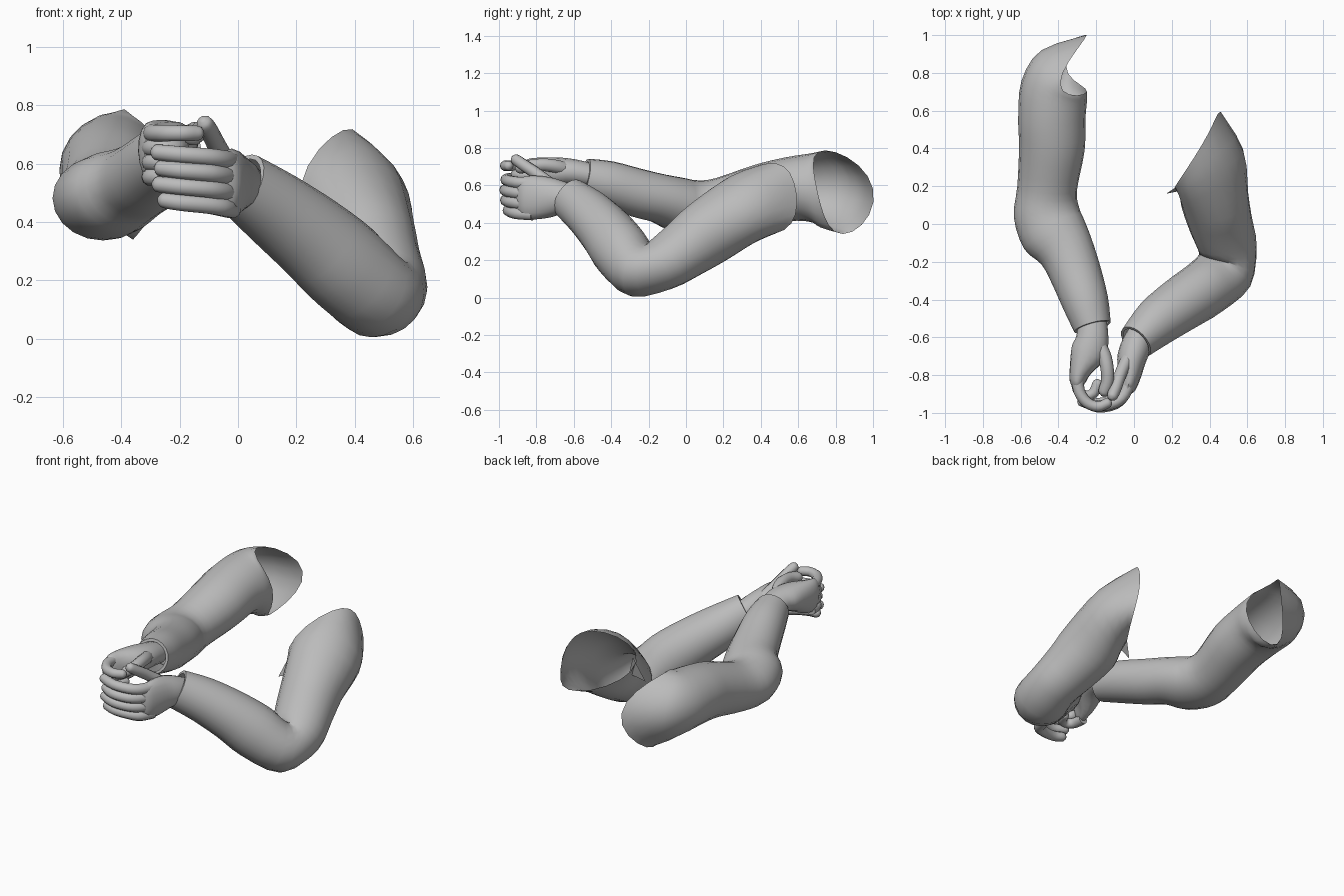
import bpy, bmesh, math
from mathutils import Vector as V

if "Cube" in bpy.data.objects:
    bpy.data.objects.remove(bpy.data.objects["Cube"])

grey = bpy.data.materials.new("plain_grey")
grey.diffuse_color = (0.5, 0.5, 0.5, 1)
grey.use_nodes = True
grey.node_tree.nodes["Principled BSDF"].inputs["Base Color"].default_value = grey.diffuse_color


def finish(name, bm):
    bmesh.ops.recalc_face_normals(bm, faces=bm.faces)
    me = bpy.data.meshes.new(name)
    bm.to_mesh(me)
    bm.free()
    me.materials.append(grey)
    ob = bpy.data.objects.new(name, me)
    bpy.context.collection.objects.link(ob)
    bpy.context.view_layer.objects.active = ob
    ob.select_set(True)
    bpy.ops.object.shade_smooth_by_angle(angle=math.radians(50))
    ob.select_set(False)
    return ob


def spline(a, b, c, d, t):
    return 0.5 * (2 * b + (c - a) * t + (2 * a - 5 * b + 4 * c - d) * t * t
                  + (3 * b - a - 3 * c + d) * t ** 3)


def tube(name, path, sides=20, steps=3, rims=(), lip=0, caps=False):
    """Loft rings (x, y, z, side radius, up radius); each rim is a slanted end ring through four points."""
    c = [V(p[:3]) for p in path]
    rings = []
    for i, p in enumerate(path):
        t = (c[min(i + 1, len(c) - 1)] - c[max(i - 1, 0)]).normalized()
        side = t.cross(V((0, 0, 1))).normalized()
        up = side.cross(t)
        rings.append([c[i] + side * p[3], c[i] + up * p[4], c[i] - side * p[3], c[i] - up * p[4]])
    rings += [[V(p) for p in rim] for rim in rims]
    fine = []
    n = len(rings)
    for i in range(n - 1):
        for s in range(steps):
            fine.append([spline(rings[max(i - 1, 0)][k], rings[i][k], rings[i + 1][k],
                                rings[min(i + 2, n - 1)][k], s / steps) for k in range(4)])
    fine.append(rings[-1])
    if lip:   # turned-in cuff edge
        mid = sum(fine[0], V()) / 4
        fine.insert(0, [mid + (q - mid) * lip for q in fine[0]])
    bm = bmesh.new()
    loops = []
    for a, b, o, d in fine:
        mid, u, w, x = (a + b + o + d) / 4, (a - o) / 2, (b - d) / 2, (a + o - b - d) / 4
        loops.append([bm.verts.new(mid + u * math.cos(h) + w * math.sin(h) + x * math.cos(2 * h))
                      for h in (math.tau * k / sides for k in range(sides))])
    for r, s in zip(loops, loops[1:]):
        for k in range(sides):
            j = (k + 1) % sides
            bm.faces.new((r[k], r[j], s[j], s[k]))
    if caps:
        bm.faces.new(loops[0])
        bm.faces.new(loops[-1])
    return finish(name, bm)


def finger(name, pts, r):
    """Rounded, slightly tapering finger along a bent path."""
    a, b = V(pts[-2]), V(pts[-1])
    d = (b - a).normalized()
    path = [(*p, r * (1.06 - 0.04 * i), r * (1.06 - 0.04 * i)) for i, p in enumerate(pts)]
    path += [(*(b + d * r * 0.6), r * 0.72, r * 0.72), (*(b + d * r * 0.95), r * 0.25, r * 0.25)]
    return tube(name, path, 10, 3, caps=True)


# sleeves, from cuff to the slanted shoulder opening
tube("left_sleeve", [
    (-.22, -.545, .64, .10, .105), (-.255, -.42, .61, .122, .122), (-.31, -.26, .56, .137, .13),
    (-.36, -.14, .53, .15, .132), (-.425, -.05, .50, .177, .145), (-.463, .06, .482, .175, .145),
    (-.46, .19, .495, .158, .147), (-.435, .40, .55, .174, .163), (-.435, .56, .58, .178, .172)],
    rims=[[(-.25, .64, .58), (-.43, .66, .77), (-.595, .76, .585), (-.42, .68, .40)],
          [(-.25, .68, .58), (-.415, .71, .78), (-.49, .92, .585), (-.395, .75, .365)],
          [(-.25, .70, .58), (-.39, .745, .787), (-.25, 1.0, .58), (-.36, .84, .34)]], lip=.85)
tube("right_sleeve", [
    (.01, -.625, .53, .10, .115), (.12, -.52, .45, .13, .132), (.25, -.425, .35, .145, .148),
    (.37, -.345, .245, .152, .16), (.477, -.25, .148, .16, .148), (.495, -.13, .178, .155, .142),
    (.46, .0, .263, .168, .162), (.43, .12, .35, .18, .18)],
    rims=[[(.58, .38, .49), (.385, .24, .65), (.24, .15, .42), (.425, .36, .29)],
          [(.45, .59, .56), (.36, .42, .715), (.215, .19, .47), (.42, .47, .34)]], lip=.85)

# loose cloth flap inside the shoulder opening
bm = bmesh.new()
bm.faces.new([bm.verts.new(p) for p in ((.23, .20, .50), (.17, .16, .35), (.27, .18, .38))])
finish("sleeve_flap", bm)

# palms
tube("left_palm", [
    (-.22, -.50, .65, .075, .065), (-.22, -.60, .67, .085, .07), (-.24, -.68, .67, .095, .08),
    (-.283, -.77, .65, .06, .10), (-.30, -.835, .64, .042, .10), (-.302, -.87, .635, .018, .07)],
    16, caps=True)
tube("right_palm", [
    (.035, -.58, .51, .07, .075), (.005, -.66, .53, .08, .09), (-.015, -.73, .535, .075, .108),
    (-.02, -.81, .535, .055, .117), (-.035, -.87, .535, .042, .11), (-.05, -.90, .535, .018, .08)],
    16, caps=True)

# four curled fingers on each hand, stacked from index to little
for i, label in enumerate(("index", "middle", "ring", "little")):
    z = .705 - .05 * i
    if i == 0:   # the index finger reaches further forward than the tucked ones
        pts = [(-.297, -.81, z), (-.29, -.885, z), (-.25, -.945, z), (-.19, -.967, z), (-.145, -.95, z)]
    else:
        pts = [(-.30, -.81, z), (-.295, -.875, z), (-.26, -.91, z), (-.215, -.895, z), (-.195, -.85, z)]
    finger("left_" + label + "_finger", pts, .030)
    z = .615 - .055 * i
    e = (.0, -.006, -.002, .012)[i]
    finger("right_" + label + "_finger", [
        (-.02, -.82, z - .005), (-.05, -.90, z), (-.10, -.945 + e, z + .008),
        (-.19, -.963 + e, z + .016), (-.27 + 2 * abs(e), -.94, z + .024)], .0315)

# thumbs
finger("left_thumb", [(-.20, -.62, .68), (-.16, -.69, .70), (-.143, -.76, .71),
                      (-.14, -.83, .705), (-.155, -.88, .695)], .036)
finger("right_thumb", [(-.02, -.69, .58), (-.052, -.75, .625), (-.077, -.81, .67),
                       (-.097, -.87, .71), (-.112, -.905, .735)], .033)
